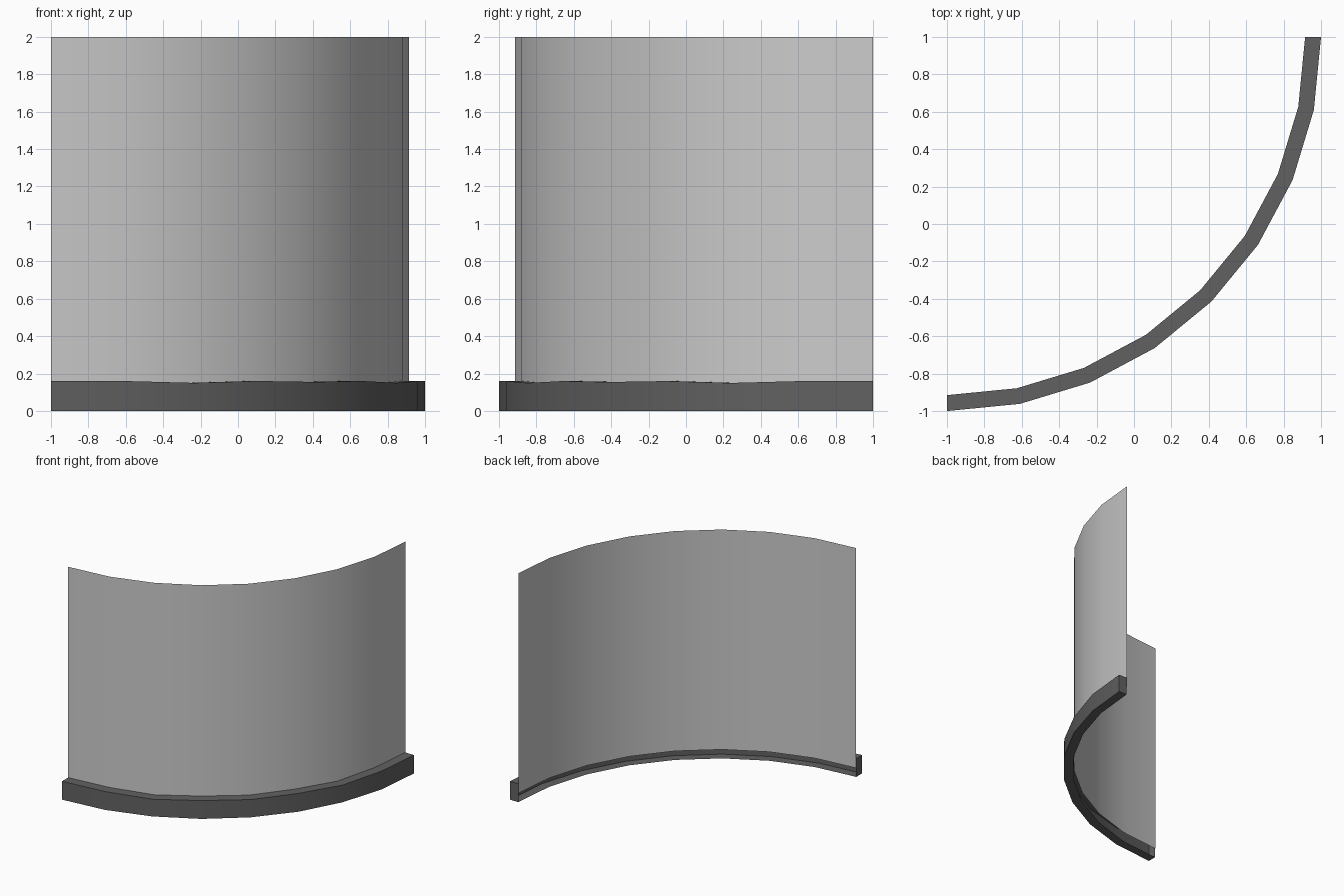
import bpy, bmesh, math

if "Cube" in bpy.data.objects:
    bpy.data.objects.remove(bpy.data.objects["Cube"])

SEGMENTS = 8
CX, CY = -1.0, 1.0      # centre of the quarter arc


def arc_point(i, radius, z):
    a = math.radians(90) * i / SEGMENTS
    return (CX + radius * math.sin(a), CY - radius * math.cos(a), z)


def sweep(name, profile_at, caps=False):
    """Sweep an open (radius, z) profile along the quarter arc."""
    bm = bmesh.new()
    rows = [[bm.verts.new(arc_point(i, r, z)) for r, z in profile_at(i)]
            for i in range(SEGMENTS + 1)]
    for a, b in zip(rows, rows[1:]):
        for j in range(len(a) - 1):
            bm.faces.new((a[j], b[j], b[j + 1], a[j + 1]))
    if caps:
        bm.faces.new(rows[0])
        bm.faces.new(rows[-1][::-1])
    mesh = bpy.data.meshes.new(name)
    bm.to_mesh(mesh)
    bm.free()
    obj = bpy.data.objects.new(name, mesh)
    bpy.context.collection.objects.link(obj)
    bpy.ops.object.select_all(action='DESELECT')
    obj.select_set(True)
    bpy.context.view_layer.objects.active = obj
    bpy.ops.object.shade_smooth_by_angle(angle=math.radians(30))
    return obj


# Curved wall: a thin single sheet facing outwards
sweep("curved_wall", lambda i: [(1.915, 0.08), (1.915, 2.0)])

# Baseboard: bottom, front and slightly uneven top, open towards the wall
top_z = [0.16, 0.16, 0.15, 0.16, 0.155, 0.16, 0.15, 0.16, 0.16]
baseboard = sweep(
    "baseboard",
    lambda i: [(1.92, 0.0), (2.0, 0.0), (2.0, top_z[i]), (1.915, top_z[i])],
    caps=True)

dark = bpy.data.materials.new("dark_trim")
dark.diffuse_color = (0.12, 0.12, 0.12, 1)
dark.use_nodes = True
dark.node_tree.nodes["Principled BSDF"].inputs["Base Color"].default_value = dark.diffuse_color
baseboard.data.materials.append(dark)
